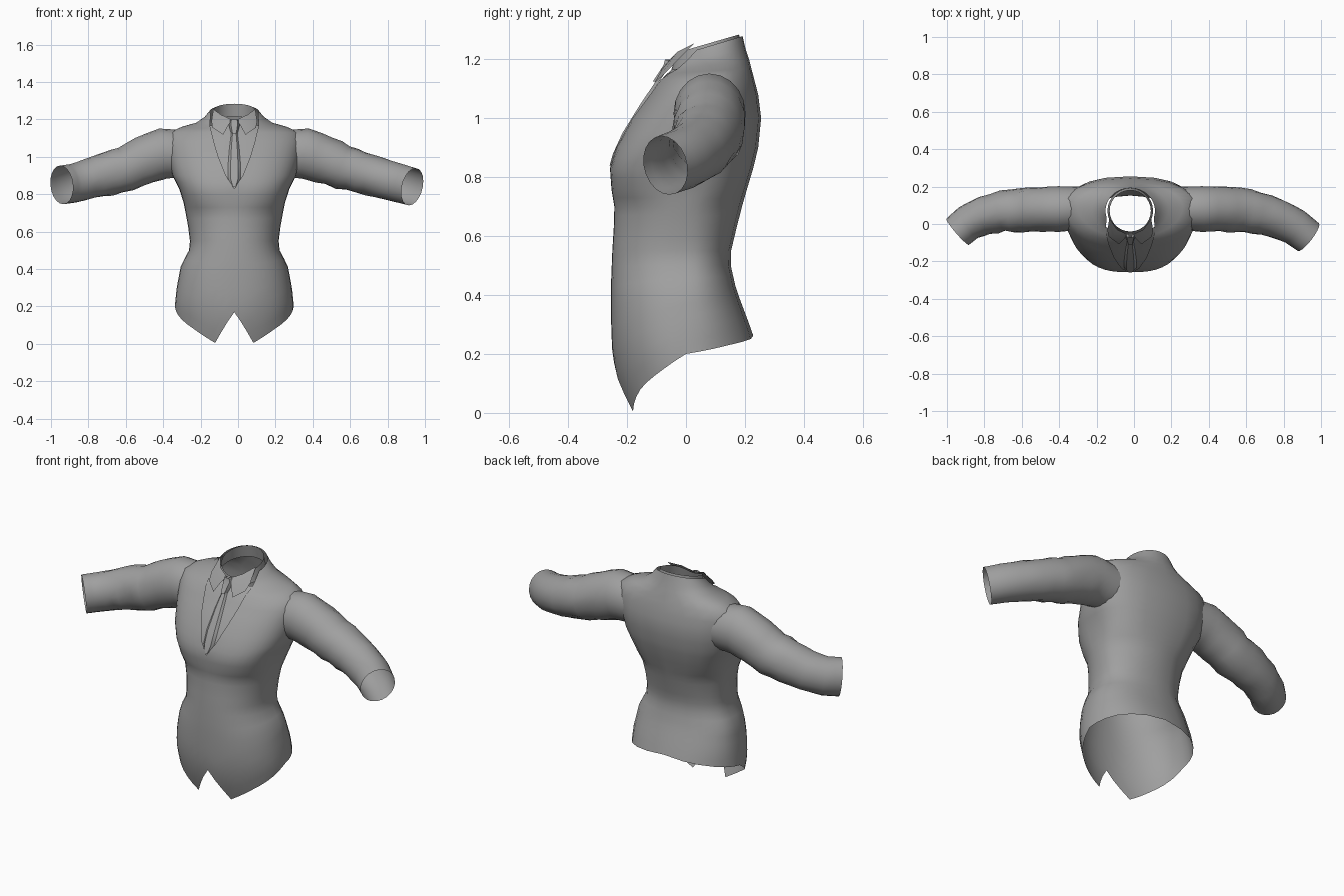
import bpy, bmesh, math, random
from mathutils import Vector

if "Cube" in bpy.data.objects:
    bpy.data.objects.remove(bpy.data.objects["Cube"])

random.seed(4)
CX = -0.02
cloth = bpy.data.materials.new("grey_cloth")
cloth.diffuse_color = (0.35, 0.35, 0.35, 1)
cloth.use_nodes = True
cloth.node_tree.nodes["Principled BSDF"].inputs["Base Color"].default_value = cloth.diffuse_color


def interp(table, t):
    """Linear lookup in rows of (key, values...)."""
    if t <= table[0][0]:
        return table[0][1:]
    for a, b in zip(table, table[1:]):
        if t <= b[0]:
            f = (t - a[0]) / (b[0] - a[0])
            return [p + (q - p) * f for p, q in zip(a[1:], b[1:])]
    return table[-1][1:]


def loft(name, rows, closed=False, angle=50):
    """Skin a list of equally long point rows."""
    bm = bmesh.new()
    vs = [[bm.verts.new(p) for p in row] for row in rows]
    n = len(rows[0])
    for a, b in zip(vs, vs[1:]):
        for i in range(n if closed else n - 1):
            j = (i + 1) % n
            bm.faces.new((a[i], a[j], b[j], b[i]))
    bmesh.ops.remove_doubles(bm, verts=bm.verts, dist=0.0008)
    bmesh.ops.recalc_face_normals(bm, faces=bm.faces)
    me = bpy.data.meshes.new(name)
    bm.to_mesh(me)
    bm.free()
    ob = bpy.data.objects.new(name, me)
    bpy.context.collection.objects.link(ob)
    me.materials.append(cloth)
    bpy.ops.object.select_all(action='DESELECT')
    ob.select_set(True)
    bpy.context.view_layer.objects.active = ob
    bpy.ops.object.shade_smooth_by_angle(angle=math.radians(angle))
    return ob


# Body sections: z, half width, front y, widest y, back y, roundness
BODY = [
    (0.00, .290, -.190, .00, .290, 1.0), (0.10, .305, -.230, .00, .280, 1.0),
    (0.20, .318, -.250, .00, .250, .95), (0.30, .308, -.254, .00, .215, .90),
    (0.42, .285, -.255, .00, .170, .90), (0.50, .242, -.252, .00, .152, .90),
    (0.55, .237, -.250, .00, .153, .90), (0.63, .247, -.245, .00, .172, .95),
    (0.70, .260, -.243, .00, .190, .95), (0.76, .272, -.253, .01, .207, .80),
    (0.83, .295, -.258, .02, .228, .75), (0.90, .330, -.238, .04, .245, .80),
    (1.00, .355, -.185, .07, .255, .85), (1.08, .365, -.128, .08, .245, .90),
    (1.13, .350, -.095, .09, .232, .95), (1.16, .280, -.075, .09, .222, 1.0),
    (1.18, .205, -.062, .08, .215, 1.0), (1.21, .160, -.055, .08, .202, 1.0),
    (1.245, .132, -.050, .07, .192, 1.0)]
# Half width of the neckline, by height
NECKLINE = [(.83, 0), (.90, .045), (1.0, .085), (1.1, .115), (1.18, .13), (1.245, .127)]
# Height of the hem, by angle from the front
HEM = [(0, .17), (.36, .005), (.8, .08), (1.3, .155), (1.57, .2), (2.3, .235), (math.pi, .262)]


def body_point(a, z, inset=0.0):
    hw, yf, ym, yb, p = interp(BODY, z)
    s, c = math.sin(a), math.cos(a)
    x = math.copysign(abs(s) ** p, s) * (hw - inset)
    depth = (ym - yf if c > 0 else yb - ym) - inset
    y = ym - math.copysign(abs(c) ** p, c) * depth
    tilt = 0.3 * max(0, min(1, (z - 1.14) / 0.1))
    return Vector((CX + x, y, z + tilt * (y - 0.08)))


def neck_angle(z):
    r = interp(BODY, z)
    return math.asin(min(1, interp(NECKLINE, z)[0] / r[0]) ** (1 / r[4]))


# Jacket body: open at the hem, neck and neckline
half = [0, .12, .24, .36, .5, .65, .8, .95, 1.1, 1.25, 1.4, 1.57, 1.75, 1.95, 2.2, 2.5, 2.8, math.pi]
angles = half + [2 * math.pi - a for a in half[-2::-1]]
rows = []
for k in range(8):
    rows.append([])
    for a in angles:
        h = interp(HEM, min(a, 2 * math.pi - a))[0]
        rows[-1].append(body_point(a, h + (0.5 - h) * k / 7))
for z in (.55, .59, .63, .67, .70, .73, .76, .795, .83, .865, .90, .95, 1.0, 1.04,
          1.08, 1.13, 1.16, 1.18, 1.21, 1.245):
    a0 = neck_angle(z) if z > .83 else 0
    rows.append([body_point(a0 + a * (math.pi - a0) / math.pi, z) for a in angles])
loft("jacket_body", rows)

# Shirt front, just behind the neckline
rows = []
for i in range(9):
    z = .82 + .36 * i / 8
    w = neck_angle(z) + .12
    rows.append([body_point(w * j / 5, z, .012) for j in range(-5, 6)])
loft("shirt_front", rows)

# Shirt collar band, high at the back and dipping at the front
rows = []
for t in range(2):
    rows.append([])
    for i in range(28):
        a = 2 * math.pi * i / 28
        c = math.cos(a)
        r = .122 - .012 * t
        low, high = 1.185 - .03 * c, 1.252 - .032 * c - .022 * max(0, c) ** 6
        rows[-1].append((CX + math.sin(a) * r, .07 - c * r, high if t else low))
loft("collar_band", rows, closed=True)

# Folded collar points
for side, name in ((-1, "left"), (1, "right")):
    def at(x, y, z):
        return (CX + side * x, y, z)
    loft(name + "_collar_point",
         [[at(.112, .03, 1.255), at(.07, -.03, 1.225), at(.012, -.056, 1.198)],
          [at(.122, -.035, 1.19), at(.09, -.072, 1.165), at(.034, -.082, 1.165)],
          [at(.115, -.068, 1.155), at(.085, -.09, 1.135), at(.06, -.108, 1.118)]])


def tie_part(name, sections, thick):
    """Flat tapered strip lying on the shirt: sections of z, half width."""
    rows = []
    for z, w in sections:
        y = interp(BODY, z)[1] + .008
        rows.append([(CX - w, y, z), (CX - w * .6, y - thick, z),
                     (CX + w * .6, y - thick, z), (CX + w, y, z)])
    loft(name, rows, angle=30)


tie_part("tie_knot", [(1.125, .016), (1.14, .021), (1.18, .031), (1.197, .026), (1.2, .01)], .022)
tie_part("tie_blade", [(.84, .012), (.88, .032), (.95, .034), (1.05, .026), (1.135, .015)], .012)


def sleeve(name, path):
    """Tube along (x, y, z, depth radius, height radius) stations."""
    rows = []
    last = len(path) - 1
    for k in range(last * 2 + 1):
        i, f = min(k // 2, last - 1), k / 2 - min(k // 2, last - 1)
        p = [a + (b - a) * f for a, b in zip(path[i], path[i + 1])]
        a, b = path[max(i - (f == 0), 0)], path[i + 1]
        t = (Vector(b[:3]) - Vector(a[:3])).normalized()
        side = t.cross(Vector((0, 0, 1))).normalized()
        up = side.cross(t)
        crease = .006 if 3 < k < last * 2 - 3 else 0
        row = []
        for j in range(20):
            g = 2 * math.pi * j / 20
            r = 1 + random.uniform(-crease, crease) * 4 + crease * 4 * math.sin(2.6 * k + g)
            row.append(Vector(p[:3]) + side * math.cos(g) * p[3] * r + up * math.sin(g) * p[4] * r)
        rows.append(row)
    loft(name, rows, closed=True, angle=60)


sleeve("left_sleeve", [
    (-.29, .085, 1.015, .115, .125), (-.40, .08, 1.018, .122, .135), (-.50, .08, .982, .12, .128),
    (-.60, .073, .935, .12, .12), (-.70, .068, .91, .108, .118), (-.80, .045, .88, .103, .106),
    (-.885, .008, .858, .096, .104), (-.943, -.042, .85, .092, .104)])
sleeve("right_sleeve", [
    (.25, .085, 1.015, .115, .125), (.36, .08, 1.018, .122, .135), (.46, .08, .985, .12, .128),
    (.56, .075, .945, .12, .118), (.66, .06, .917, .112, .112), (.76, .033, .887, .105, .106),
    (.86, -.015, .86, .098, .104), (.932, -.07, .84, .093, .102)])
